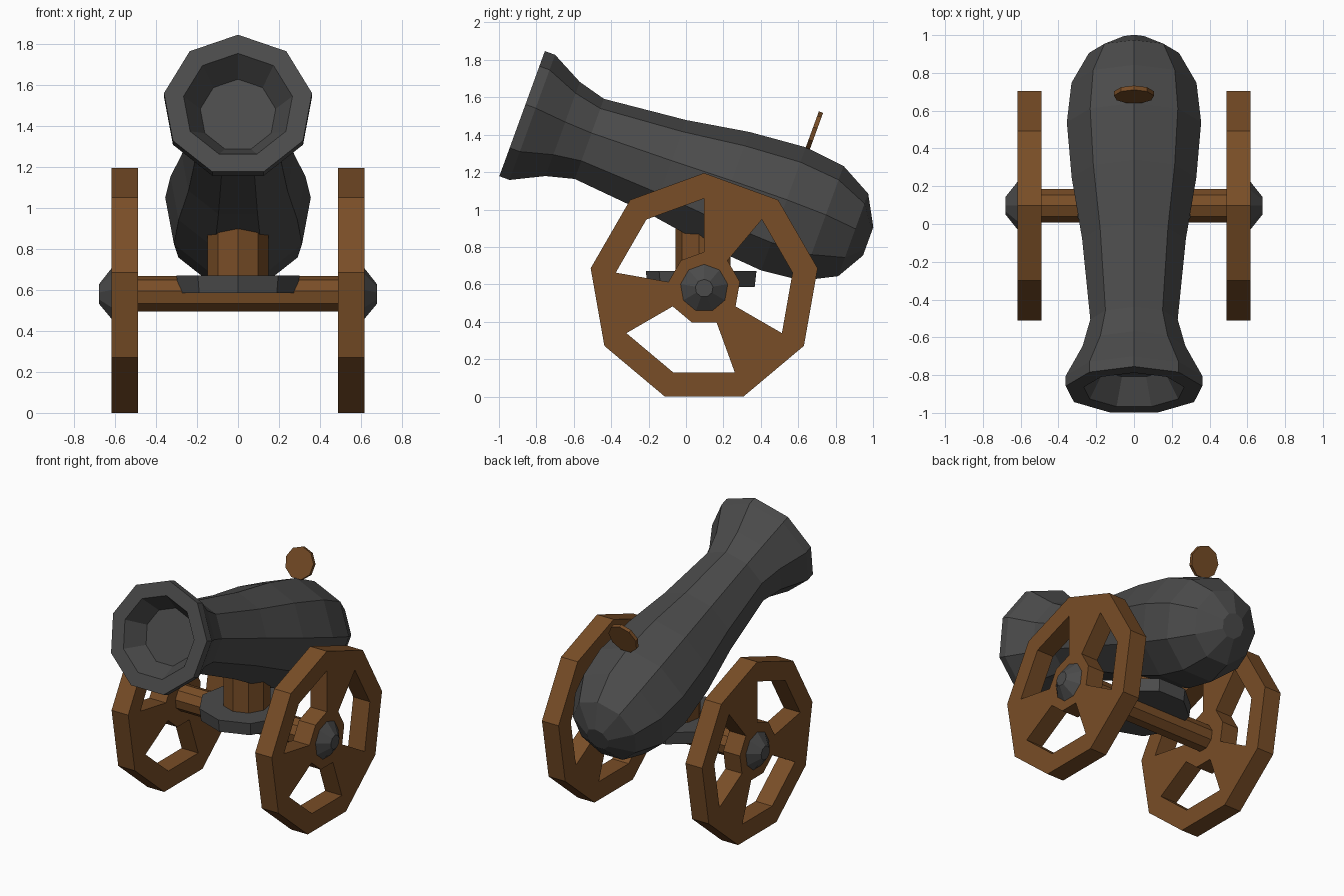
import bpy, bmesh, math
from mathutils import Vector

if "Cube" in bpy.data.objects:
    bpy.data.objects.remove(bpy.data.objects["Cube"])

SIDES = 9
TILT = math.radians(20)
AXLE = Vector((0, 0.097, 0.579))
X, Y, Z = Vector((1, 0, 0)), Vector((0, 1, 0)), Vector((0, 0, 1))


def material(name, color):
    m = bpy.data.materials.new(name)
    m.diffuse_color = (*color, 1)
    m.use_nodes = True
    m.node_tree.nodes["Principled BSDF"].inputs["Base Color"].default_value = m.diffuse_color
    return m


wood = material("wood", (0.19, 0.075, 0.02))
iron = material("iron", (0.07, 0.07, 0.07))


def finish(bm, name, mat):
    bmesh.ops.recalc_face_normals(bm, faces=bm.faces[:])
    me = bpy.data.meshes.new(name)
    bm.to_mesh(me)
    bm.free()
    me.materials.append(mat)
    ob = bpy.data.objects.new(name, me)
    bpy.context.collection.objects.link(ob)
    return ob


def ring(bm, center, r, first, side):
    """Nine vertices round a centre, the first one pointing along 'first'."""
    angles = [math.tau * k / SIDES for k in range(SIDES)]
    return [bm.verts.new(center + r * (math.cos(a) * first + math.sin(a) * side)) for a in angles]


def bridge(bm, a, b, sectors=range(SIDES)):
    for k in sectors:
        n = (k + 1) % SIDES
        bm.faces.new((a[k], a[n], b[n], b[k]))


def lathe(name, profile, origin, axis, first, mat):
    """Closed nine-sided turned part from (distance along axis, radius) pairs."""
    bm = bmesh.new()
    side = axis.cross(first)
    rings = [ring(bm, origin + axis * s, r, first, side) for s, r in profile]
    for a, b in zip(rings, rings[1:]):
        bridge(bm, a, b)
    bm.faces.new(rings[0])
    bm.faces.new(rings[-1])
    return finish(bm, name, mat)


def mirror(ob):
    ob.modifiers.new("mirror", 'MIRROR')


# Barrel, from the bore floor over the muzzle lip to the rounded breech
back = Vector((0, math.cos(TILT), -math.sin(TILT)))
up = Vector((0, math.sin(TILT), math.cos(TILT)))
lathe("barrel", [(0.14, 0.187), (0, 0.27), (0, 0.367), (0.058, 0.367), (0.232, 0.276),
                 (0.384, 0.235), (0.836, 0.279), (1.177, 0.335), (1.487, 0.361),
                 (1.711, 0.336), (1.885, 0.242), (1.972, 0.083)],
      Vector((0, -0.88, 1.502)), back, up, iron)

# Sight disc standing on the breech
lathe("sight_disc", [(-0.012, 0.107), (0.012, 0.107)],
      Vector((0, 0.685, 1.42)), back, up, wood)

# Axle, pivot plate and post
lathe("axle", [(-0.52, 0.09), (0.52, 0.09)], AXLE, X, Z, wood)
lathe("pivot_plate", [(0.585, 0.295), (0.67, 0.305)], Vector((0, 0.09, 0)), Z, -Y, iron)
lathe("pivot_post", [(0.64, 0.152), (1.0, 0.152)], Vector((0, 0.095, 0)), Z, -Y, wood)

# Wheels: hub, rim and three wide spokes
bm = bmesh.new()
mid = AXLE + X * 0.553
hub, inner, outer = (ring(bm, mid, r, Z, Y) for r in (0.194, 0.48, 0.616))
bm.faces.new(hub)
bridge(bm, hub, inner, range(0, SIDES, 3))
bridge(bm, inner, outer)
wheel = finish(bm, "wheels", wood)
thick = wheel.modifiers.new("thickness", 'SOLIDIFY')
thick.thickness = 0.128
thick.offset = 0
mirror(wheel)

# Hub caps
mirror(lathe("hub_caps", [(0.60, 0.128), (0.617, 0.128), (0.68, 0.048)], AXLE, X, Z, iron))
